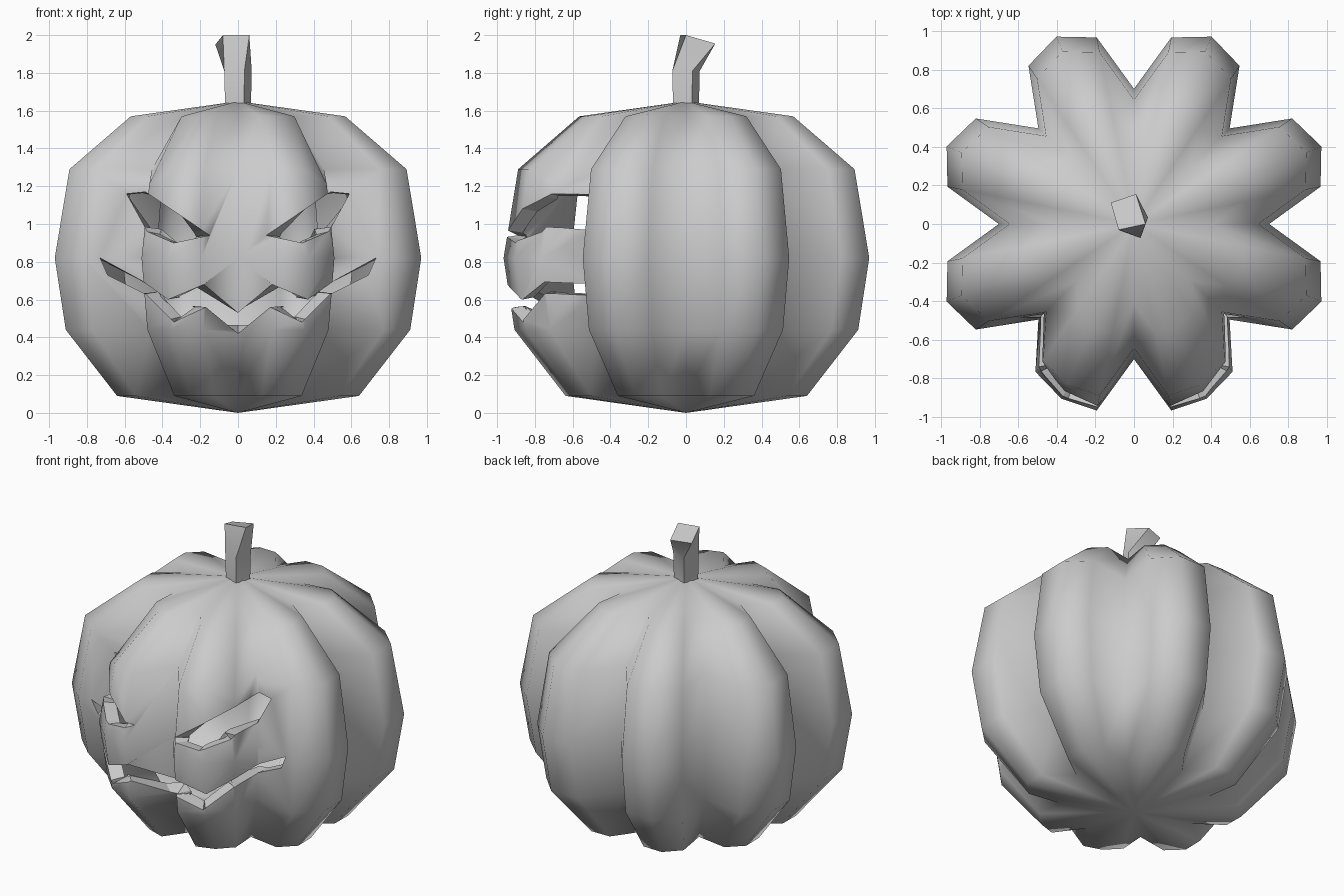
import bpy, bmesh
from math import sin, cos, radians

if "Cube" in bpy.data.objects:
    bpy.data.objects.remove(bpy.data.objects["Cube"])


def make_object(name, verts, faces, smooth=False):
    me = bpy.data.meshes.new(name)
    me.from_pydata(verts, [], faces)
    bm = bmesh.new()
    bm.from_mesh(me)
    bmesh.ops.recalc_face_normals(bm, faces=bm.faces)
    for f in bm.faces:
        f.smooth = smooth
    bm.to_mesh(me)
    bm.free()
    ob = bpy.data.objects.new(name, me)
    bpy.context.collection.objects.link(ob)
    return ob


def apply(ob, mod):
    bpy.context.view_layer.objects.active = ob
    bpy.ops.object.modifier_apply(modifier=mod.name)


# Pumpkin body: eight lobes, four points per lobe, scaled ring by ring
RINGS = [(0.09, 0.66), (0.44, 0.94), (0.82, 1.0), (1.29, 0.92), (1.57, 0.585)]
LOBE = [(0, 0.70), (11.3, 0.985), (22.5, 1.05), (33.7, 0.985)]
N = 32
verts, faces = [], []
for z, s in RINGS:
    for k in range(8):
        for j, (a, r) in enumerate(LOBE):
            zz = z
            if k in (5, 6):  # the two flatter front lobes
                outer = 1 if k == 5 else 3
                if j == 2:
                    r = 0.98
                elif j == outer:
                    r = 0.92
                    if z == 1.29:
                        zz = 1.21  # lowered brow corner
            t = radians(45 * k + a)
            verts.append((r * s * cos(t), r * s * sin(t), zz))
low, top = len(verts), len(verts) + 1
verts += [(0, 0, 0.0), (0, 0, 1.65)]
last = (len(RINGS) - 1) * N
for i in range(N):
    n = (i + 1) % N
    for r in range(0, last, N):
        faces.append((r + i, r + n, r + N + n, r + N + i))
    faces.append((low, n, i))
    faces.append((top, last + i, last + n))
body = make_object("pumpkin_body", verts, faces, smooth=True)

# Face cutter: two slanted eyes and a zigzag mouth, extruded backwards
eye = [(0.15, 0.94), (0.49, 1.17), (0.59, 1.16), (0.48, 0.96), (0.34, 0.90)]
upper = [(0.18, 0.68), (0.37, 0.60), (0.51, 0.70), (0.73, 0.82)]
lower = [(0.69, 0.73), (0.49, 0.63), (0.34, 0.48), (0.17, 0.56)]


def mirror(pts):
    return [(-x, z) for x, z in reversed(pts)]


half = upper + lower
mouth = [(0, 0.53)] + half + [(0, 0.42)] + mirror(half)
cv, cf = [], []
for shape in (eye, mirror(eye), mouth):
    b, m = len(cv), len(shape)
    cv += [(x, y, z) for y in (-1.3, -0.2) for x, z in shape]
    cf += [tuple(range(b, b + m)), tuple(range(b + 2 * m - 1, b + m - 1, -1))]
    cf += [(b + i, b + m + i, b + m + (i + 1) % m, b + (i + 1) % m) for i in range(m)]
cutter = make_object("face_cutter", cv, cf)
cutter.hide_render = True

cut = body.modifiers.new("face", 'BOOLEAN')
cut.operation = 'DIFFERENCE'
cut.solver = 'EXACT'
cut.object = cutter
apply(body, cut)
bpy.data.objects.remove(cutter)

# Keep only the skin (smooth faces), dropping the flat pocket walls
bm = bmesh.new()
bm.from_mesh(body.data)
bmesh.ops.delete(bm, geom=[f for f in bm.faces if not f.smooth], context='FACES')
bmesh.ops.remove_doubles(bm, verts=bm.verts, dist=0.0005)
bm.to_mesh(body.data)
bm.free()

# Give the hollow shell its thickness; the cut rims stay flat
count = len(body.data.polygons)
shell = body.modifiers.new("shell", 'SOLIDIFY')
shell.thickness = 0.09
shell.offset = -1
apply(body, shell)
for p in body.data.polygons:
    p.use_smooth = p.index < 2 * count

# Stem: four-sided, leaning back, with a slanted top
sv = []
for z, r in ((1.60, 0.075), (1.81, 0.08)):
    sv += [(r * cos(radians(a)), r * sin(radians(a)), z) for a in (115, 25, -65, -155)]
sv += [(-0.12, 0.11, 1.95), (0.01, 0.155, 1.955), (0.06, 0.0, 2.0), (-0.08, -0.03, 2.0)]
sf = [(3, 2, 1, 0), (8, 9, 10, 11)]
for r in (0, 4):
    sf += [(r + i, r + (i + 1) % 4, r + 4 + (i + 1) % 4, r + 4 + i) for i in range(4)]
stem = make_object("stem", sv, sf)
bpy.ops.object.select_all(action='DESELECT')
stem.select_set(True)
bpy.context.view_layer.objects.active = stem
bpy.ops.object.shade_smooth_by_angle(angle=radians(50))
